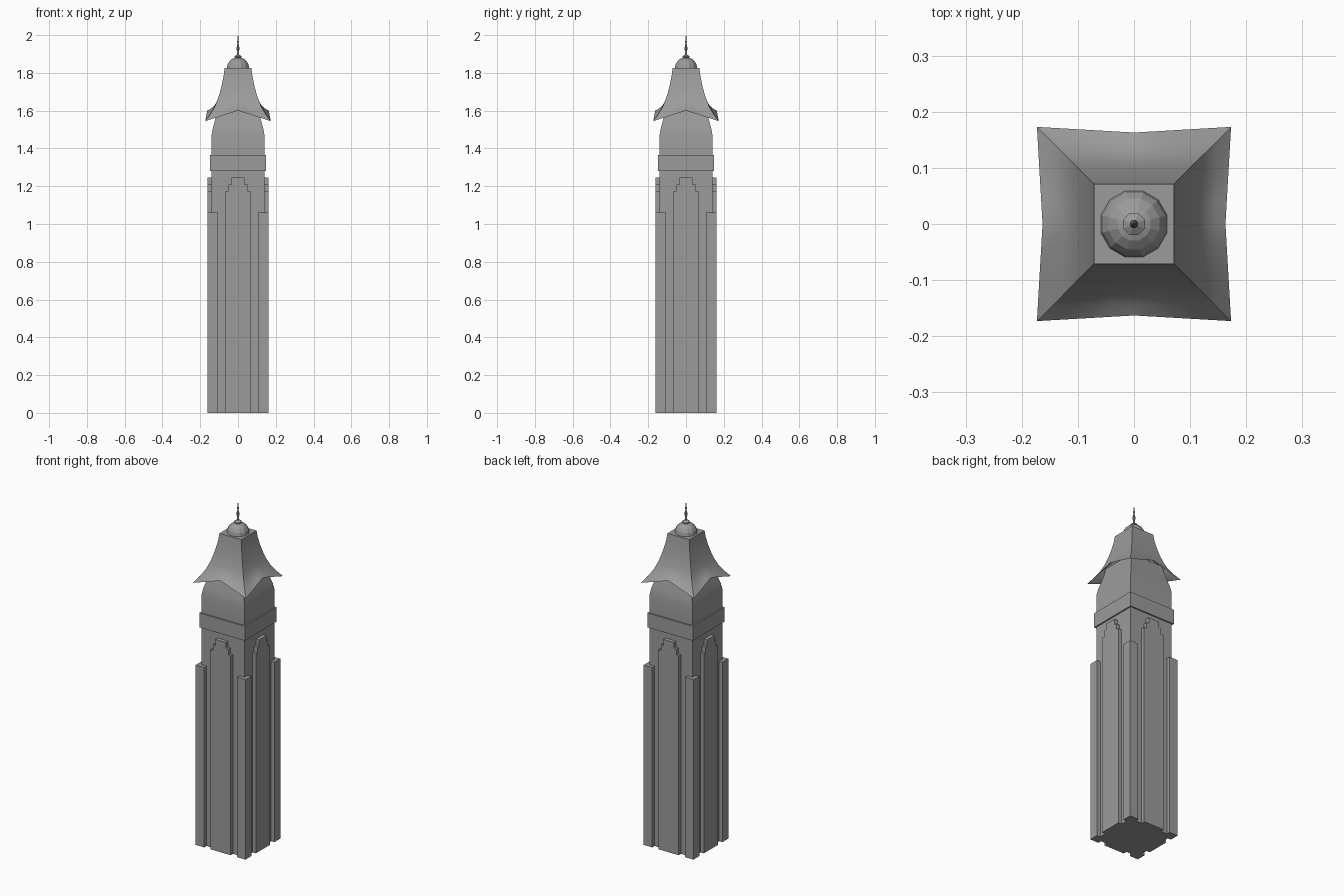
import bpy, bmesh, math
from mathutils import Matrix, Vector

if "Cube" in bpy.data.objects:
    bpy.data.objects.remove(bpy.data.objects["Cube"], do_unlink=True)

STONE = (0.33, 0.33, 0.33, 1)
stone = bpy.data.materials.new("grey stone")
stone.use_nodes = True
stone.diffuse_color = STONE
stone.node_tree.nodes["Principled BSDF"].inputs["Base Color"].default_value = STONE


def finish(name, bm, smooth=None):
    bmesh.ops.recalc_face_normals(bm, faces=bm.faces)
    mesh = bpy.data.meshes.new(name)
    bm.to_mesh(mesh)
    bm.free()
    mesh.materials.append(stone)
    obj = bpy.data.objects.new(name, mesh)
    bpy.context.collection.objects.link(obj)
    if smooth:
        bpy.ops.object.select_all(action='DESELECT')
        obj.select_set(True)
        bpy.context.view_layer.objects.active = obj
        bpy.ops.object.shade_smooth_by_angle(angle=math.radians(smooth))
    return obj


def loft(name, profile, sides, smooth=None):
    """Stack of rings; for four sides the radius is the half width."""
    bm = bmesh.new()
    scale = math.sqrt(2) if sides == 4 else 1
    rings = []
    for r, z in profile:
        angles = [math.tau * (i + 0.5) / sides for i in range(sides)]
        rings.append([bm.verts.new((r * scale * math.cos(a), r * scale * math.sin(a), z))
                      for a in angles])
    for low, high in zip(rings, rings[1:]):
        for i in range(sides):
            j = (i + 1) % sides
            bm.faces.new((low[i], low[j], high[j], high[i]))
    bm.faces.new(rings[0])
    bm.faces.new(rings[-1])
    return finish(name, bm, smooth)


def turn(k):
    return Matrix.Rotation(k * math.pi / 2, 4, 'Z')


# Shaft, cornice band and upper chamber with an inward curving top
CORE, OUTER = 0.14, 0.162
loft("shaft", [(CORE, 0), (CORE, 1.28)], 4)
loft("cornice_band", [(0.148, 1.28), (0.148, 1.365)], 4)
loft("upper_chamber", [(CORE, 1.365), (CORE, 1.47), (0.134, 1.505),
                       (0.123, 1.545), (0.112, 1.59), (0.105, 1.63)], 4, 30)

# Corner piers
for name, sx, sy in (("front_left", 1, -1), ("front_right", -1, -1),
                     ("back_left", 1, 1), ("back_right", -1, 1)):
    bm = bmesh.new()
    w, h = OUTER - 0.107, 1.06
    mid = OUTER - w / 2
    bmesh.ops.create_cube(bm, size=1, matrix=Matrix.Translation((sx * mid, sy * mid, h / 2))
                          @ Matrix.Diagonal((w, w, h, 1)))
    finish(name + "_pier", bm)

# Raised panels with a stepped head, one on each face
half = [(0.066, 0), (0.066, 1.175), (0.05, 1.175), (0.05, 1.21), (0.034, 1.21), (0.034, 1.245)]
outline = half + [(-x, z) for x, z in reversed(half)]
for k, name in enumerate(("front", "left", "back", "right")):
    bm = bmesh.new()
    face = bm.faces.new([bm.verts.new((x, -OUTER, z)) for x, z in outline])
    out = bmesh.ops.extrude_face_region(bm, geom=[face])
    moved = [v for v in out["geom"] if isinstance(v, bmesh.types.BMVert)]
    bmesh.ops.translate(bm, verts=moved, vec=(0, OUTER - CORE + 0.005, 0))
    bm.transform(turn(k))
    finish(name + "_stepped_panel", bm)

# Flared roof: four curved slopes whose eaves rise to the middle of each side
hip = [(0.071, 1.825), (0.076, 1.785), (0.084, 1.745), (0.095, 1.70),
       (0.109, 1.655), (0.125, 1.617), (0.147, 1.58), (0.173, 1.545)]
eave_mid = [(r, z) for r, z in hip[:5]] + [(0.124, 1.628), (0.143, 1.611), (0.163, 1.60)]
STEPS = 8
bm = bmesh.new()
for k in range(4):
    rows = []
    for (hr, hz), (mr, mz) in zip(hip, eave_mid):
        row = []
        for i in range(STEPS + 1):
            u = 2 * i / STEPS - 1
            t = abs(u)
            p = Vector((hr * u, -(mr + (hr - mr) * t), mz + (hz - mz) * t))
            row.append(bm.verts.new(turn(k) @ p))
        rows.append(row)
    for a, b in zip(rows, rows[1:]):
        for i in range(STEPS):
            bm.faces.new((a[i], b[i], b[i + 1], a[i + 1]))
r, z = hip[0]
bm.faces.new([bm.verts.new((x * r, y * r, z)) for x, y in ((-1, -1), (1, -1), (1, 1), (-1, 1))])
bmesh.ops.remove_doubles(bm, verts=bm.verts, dist=0.0001)
finish("flared_roof", bm, 35)

# Dome, collar and needle finial
R = 0.061
dome = [(R * math.cos(a), 1.825 + 0.058 * math.sin(a))
        for a in (math.radians(d) for d in (0, 20, 40, 60, 80))]
loft("dome", dome, 12)
loft("finial_collar", [(0.012, 1.875), (0.021, 1.882), (0.021, 1.888), (0.008, 1.896)], 8)
loft("finial_needle", [(0.006, 1.89), (0.004, 1.912), (0.008, 1.925), (0.007, 1.94),
                       (0.003, 1.955), (0.005, 1.963), (0.0008, 2.0)], 8)
